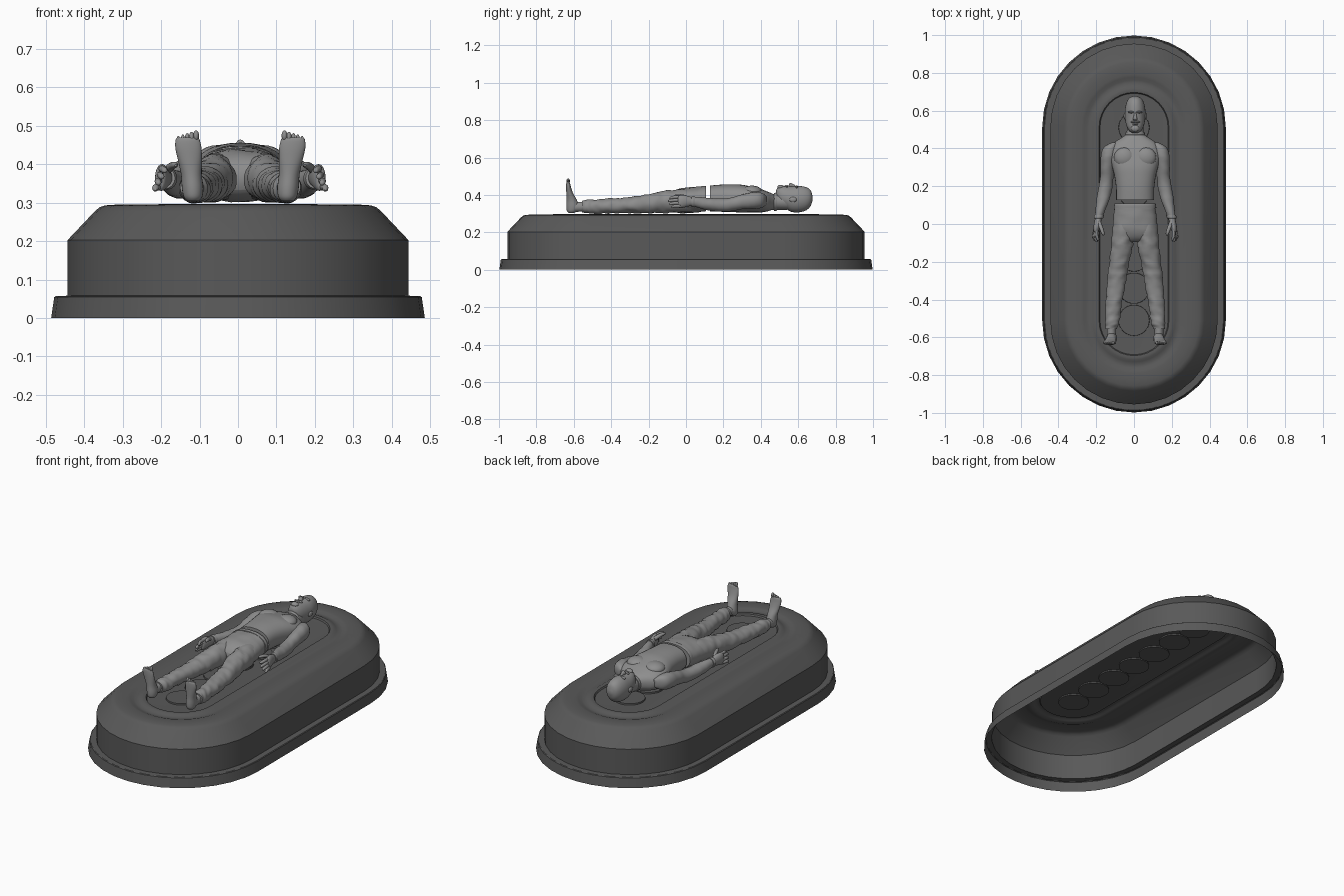
import bpy, bmesh, math
from mathutils import Vector, noise

DX = 0.006  # figure lies slightly right of centre


def material(name, v):
    m = bpy.data.materials.new(name)
    m.diffuse_color = (v, v, v, 1)
    return m


DARK, LIGHT = material("dark_grey", 0.1), material("mid_grey", 0.27)


def finish(bm, name, mat, loc=(0, 0, 0), mirror=False, angle=40, recalc=True):
    if recalc:
        bmesh.ops.recalc_face_normals(bm, faces=bm.faces[:])
    me = bpy.data.meshes.new(name)
    bm.to_mesh(me)
    bm.free()
    me.materials.append(mat)
    ob = bpy.data.objects.new(name, me)
    bpy.context.collection.objects.link(ob)
    ob.location = loc
    if mirror:
        ob.modifiers.new("Mirror", 'MIRROR').use_mirror_merge = False
    bpy.ops.object.select_all(action='DESELECT')
    ob.select_set(True)
    bpy.context.view_layer.objects.active = ob
    bpy.ops.object.shade_smooth_by_angle(angle=math.radians(angle))
    return ob


def bridge(bm, rings):
    n = len(rings[0])
    for a, b in zip(rings, rings[1:]):
        for i in range(n):
            j = (i + 1) % n
            bm.faces.new((a[i], a[j], b[j], b[i]))


# ---------- base: capsule outline swept through a profile ----------
def capsule_shell(name, profile, fill=False, core=0.512, seg=16):
    bm = bmesh.new()
    rings = []
    for r, z in profile:
        ring = []
        for end in (0, 1):
            for i in range(seg + 1):
                a = math.pi * (end + i / seg)
                y = core if end == 0 else -core
                ring.append(bm.verts.new((r * math.cos(a), y + r * math.sin(a), z)))
        rings.append(ring)
    bridge(bm, rings)
    if fill:
        bm.faces.new(rings[-1])
    finish(bm, name, DARK, angle=32, recalc=False)


capsule_shell("plinth", [(.486, 0), (.478, .054), (.474, .057), (.443, .058)])
capsule_shell("base_body", [
    (.443, .057), (.443, .203), (.372, .278), (.36, .288), (.345, .293),
    (.315, .295), (.28, .295), (.265, .292), (.25, .286), (.235, .285),
    (.218, .29), (.207, .296), (.195, .297), (.185, .296), (.18, .288), (.165, .287)], fill=True)

# row of round discs in the trough
for k in range(7):
    bm = bmesh.new()
    bmesh.ops.create_cone(bm, cap_ends=True, segments=32, radius1=.083, radius2=.081, depth=.016)
    finish(bm, "disc", DARK, loc=(0, (k - 3) * .17, .287))


# ---------- figure helpers ----------
def spline(secs, sub):
    out = []
    n = len(secs)
    for i in range(n - 1):
        p = [secs[max(0, min(n - 1, i + d))] for d in (-1, 0, 1, 2)]
        for s in range(sub):
            t = s / sub
            out.append([.5 * (2 * b + (c - a) * t + (2 * a - 5 * b + 4 * c - d) * t * t
                        + (3 * b - a - 3 * c + d) * t ** 3) for a, b, c, d in zip(*p)])
    return out + [list(secs[-1])]


def loft(name, secs, axis='y', sides=24, sub=4, mirror=False, fold=0, power=1):
    """sections are x, y, z, half width in x, half width in the other direction"""
    bm = bmesh.new()
    rings = []
    for x, y, z, rx, rz in spline(secs, sub):
        ring = []
        for i in range(sides):
            a = 2 * math.pi * i / sides
            c, s = math.cos(a), math.sin(a)
            c = math.copysign(abs(c) ** power, c) * rx
            s = math.copysign(abs(s) ** power, s) * rz
            v = Vector((x + c, y, z + s)) if axis == 'y' else Vector((x + c, y + s, z))
            if fold:
                k = fold * noise.noise(Vector((v.x * 20, v.y * 42 + v.x * 18, v.z * 20)))
                v += Vector((c, 0, s)).normalized() * k
            ring.append(bm.verts.new(v))
        rings.append(ring)
    bridge(bm, rings)
    bm.faces.new(rings[0])
    bm.faces.new(rings[-1])
    return finish(bm, name, LIGHT, (DX, 0, 0), mirror, 50)


def span(rows):
    """y, bottom z, top z, half width -> loft sections"""
    return [(0, y, (a + b) / 2, w, (b - a) / 2) for y, a, b, w in rows]


def blob(name, loc, size, mirror=False):
    bm = bmesh.new()
    bmesh.ops.create_uvsphere(bm, u_segments=16, v_segments=10, radius=1)
    for v in bm.verts:
        v.co = Vector(v.co[i] * size[i] + loc[i] for i in range(3))
    finish(bm, name, LIGHT, (DX, 0, 0), mirror, 60)


# ---------- head ----------
loft("head", span([
    (.677, .374, .392, .008), (.667, .342, .424, .031), (.643, .318, .441, .046),
    (.605, .307, .448, .054), (.565, .309, .446, .054), (.535, .325, .446, .05),
    (.51, .338, .447, .042), (.492, .355, .442, .03), (.482, .38, .425, .015)]))
loft("nose", [(0, .588, .442, .006, .006), (0, .57, .448, .008, .012),
              (0, .556, .45, .012, .014), (0, .549, .445, .009, .006)], sides=12)
blob("brow", (.02, .592, .442), (.018, .006, .009), True)
blob("ear", (.054, .572, .375), (.007, .02, .014), True)
blob("moustache", (.01, .54, .446), (.016, .005, .007), True)
blob("lips", (0, .53, .446), (.015, .005, .006))
blob("chin_beard", (0, .506, .442), (.022, .018, .012))

# ---------- torso ----------
loft("neck", span([(.54, .32, .41, .044), (.495, .32, .405, .044),
                   (.455, .318, .405, .052)]))
loft("collar", span([(.486, .316, .41, .049), (.476, .314, .412, .052), (.47, .316, .408, .05)]))
loft("torso", span([
    (.472, .325, .402, .05), (.455, .318, .41, .075), (.43, .311, .42, .112),
    (.395, .306, .433, .132), (.35, .305, .444, .134), (.3, .306, .454, .121),
    (.25, .308, .456, .109), (.19, .31, .455, .101), (.128, .31, .45, .1)]), sides=32, power=.85)
blob("pectoral", (.056, .352, .418), (.056, .055, .032), True)

# ---------- arms and hands ----------
loft("arm", [
    (.108, .432, .372, .014, .02), (.13, .408, .372, .036, .038), (.14, .365, .37, .041, .045),
    (.147, .3, .362, .036, .04), (.151, .24, .35, .035, .036), (.157, .19, .345, .037, .035),
    (.17, .13, .35, .034, .034), (.184, .075, .358, .026, .029), (.194, .035, .364, .02, .024)],
    mirror=True, fold=.003)
loft("wrist_cuff", [(.19, .047, .363, .026, .029), (.193, .036, .364, .026, .029),
                    (.194, .03, .364, .024, .027)], mirror=True)
loft("palm", [(.193, .04, .364, .017, .02), (.197, .015, .366, .018, .027),
              (.203, -.015, .366, .018, .034), (.207, -.036, .364, .014, .033),
              (.208, -.043, .363, .008, .026)], mirror=True)
for k in range(4):
    z, reach = .34 + k * .016, (.078, .09, .096, .088)[k]
    x, tip = .213 - k * .003, .221 - k * .008
    loft("finger", [(x, -.03, z, .009, .009), ((x + tip) / 2 + .003, -.062, z, .0085, .0085),
                    (tip, -reach + .006, z - .004, .0075, .0075),
                    (tip, -reach, z - .005, .003, .003)], sides=10, mirror=True)
loft("thumb", [(.192, .012, .382, .011, .011), (.18, -.02, .394, .011, .01),
               (.171, -.048, .398, .009, .008), (.168, -.062, .397, .003, .003)],
     sides=10, mirror=True)

# ---------- trousers ----------
loft("waistband", span([(.108, .314, .446, .108), (.1, .311, .448, .111), (.084, .31, .447, .112)]),
     sides=32, power=.88)
loft("trouser_hips", span([
    (.1, .314, .444, .107), (.06, .307, .443, .112), (.0, .303, .438, .117),
    (-.045, .305, .43, .116), (-.08, .32, .41, .1), (-.095, .335, .39, .08)]),
     sides=40, fold=.004, power=.88)
loft("trouser_leg", [
    (.06, .03, .37, .05, .058), (.064, -.06, .365, .058, .061), (.073, -.14, .36, .056, .057),
    (.086, -.22, .352, .052, .05), (.098, -.3, .345, .049, .042), (.11, -.4, .342, .044, .04),
    (.118, -.48, .338, .04, .037), (.123, -.525, .338, .038, .036), (.125, -.543, .338, .032, .032),
    (.126, -.556, .338, .03, .031)], sides=32, sub=6, mirror=True, fold=.007)

# ---------- feet ----------
loft("ankle", [(.126, -.53, .338, .023, .026), (.126, -.575, .336, .023, .026),
               (.125, -.605, .335, .025, .028)], mirror=True)
loft("foot", [
    (.123, -.612, .304, .015, .016), (.123, -.609, .315, .024, .028), (.124, -.606, .338, .028, .034),
    (.127, -.611, .372, .027, .028), (.131, -.622, .41, .031, .018), (.135, -.628, .442, .034, .013),
    (.137, -.63, .464, .031, .01), (.137, -.63, .47, .026, .006)], axis='z', mirror=True)
for k in range(5):
    r = .0095 - k * .0009
    blob("toe", (.115 + k * .0115, -.63, .474 - k * .0035), (r * .8, r, .014), True)
